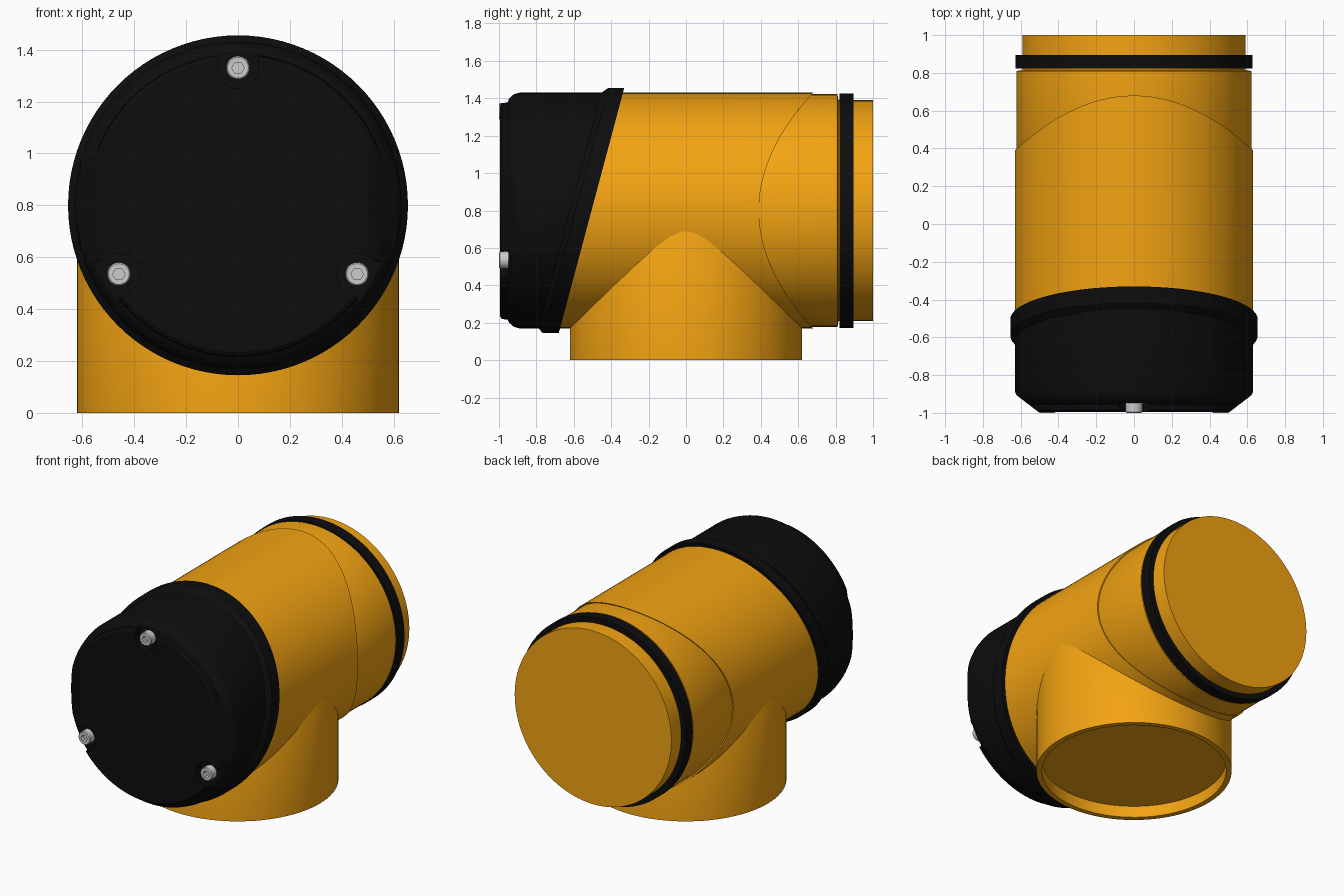
import bpy, bmesh, math
from mathutils import Vector

if "Cube" in bpy.data.objects:
    bpy.data.objects.remove(bpy.data.objects["Cube"])

ZC, N = 0.80, 96          # height of the main pipe axis, sides per ring


def material(name, rgb):
    m = bpy.data.materials.new(name)
    m.diffuse_color = (*rgb, 1)
    m.use_nodes = True
    m.node_tree.nodes["Principled BSDF"].inputs["Base Color"].default_value = m.diffuse_color
    return m


ORANGE = material("orange", (0.90, 0.37, 0.006))
BLACK = material("black", (0.004, 0.004, 0.004))


def circle(r, y, n=N):
    """Ring of (u, v, depth); r and y may be functions."""
    pts = []
    for i in range(n):
        a = 2 * math.pi * i / n
        rr = r(a) if callable(r) else r
        u, v = rr * math.cos(a), rr * math.sin(a)
        pts.append((u, v, y(u, v) if callable(y) else y))
    return pts


def loft(name, rings, mat=None, centre=(0, 0, ZC), axis="y"):
    bm = bmesh.new()
    c = Vector(centre)
    put = (lambda u, v, d: c + Vector((u, d, v))) if axis == "y" else (lambda u, v, d: c + Vector((u, v, d)))
    vs = [[bm.verts.new(put(*p)) for p in ring] for ring in rings]
    for a, b in zip(vs, vs[1:]):
        for i in range(len(a)):
            j = (i + 1) % len(a)
            bm.faces.new((a[i], a[j], b[j], b[i]))
    bm.faces.new(vs[0])
    bm.faces.new(vs[-1])
    bmesh.ops.recalc_face_normals(bm, faces=bm.faces)
    me = bpy.data.meshes.new(name)
    bm.to_mesh(me)
    bm.free()
    ob = bpy.data.objects.new(name, me)
    bpy.context.collection.objects.link(ob)
    if mat:
        me.materials.append(mat)
    return ob


def smooth(ob):
    bpy.ops.object.select_all(action="DESELECT")
    ob.select_set(True)
    bpy.context.view_layer.objects.active = ob
    bpy.ops.object.shade_smooth_by_angle(angle=math.radians(28))


def slant(off):
    # tilted plane where the cap meets the pipe
    return lambda u, v: -0.33 - 0.267 * (0.657 - v) + off


def saddle(u, v):
    # curved seam near the rear of the pipe
    return 0.39 + 0.29 * (v / 0.63) ** 2


# main horizontal pipe, slanted at the front and saddle cut at the rear
smooth(loft("main_pipe", [circle(0.63, slant(-0.04)), circle(0.63, saddle),
                          circle(0.60, saddle), circle(0.60, 0.70)], ORANGE))

# rear sleeve and closed spigot
smooth(loft("rear_sleeve", [circle(0.60, 0.30), circle(0.622, 0.36), circle(0.622, 0.81),
                            circle(0.59, 0.815), circle(0.59, 1.0)], ORANGE))

# rubber ring around the spigot
smooth(loft("seal_ring", [circle(0.58, 0.822), circle(0.627, 0.822),
                          circle(0.627, 0.895), circle(0.58, 0.895)], BLACK))

# downward branch with a shallow recessed opening
smooth(loft("branch_pipe", [circle(0.60, 0.80), circle(0.62, 0.76), circle(0.62, 0),
                            circle(0.585, 0), circle(0.585, 0.08)], ORANGE, (0, 0, 0), "z"))


# front cap, with its front edge chamfered toward both sides
def front(y):
    return lambda u, v: max(y, -1 + max(0, abs(u) - 0.5) * 0.77)


cap = loft("front_cap",
           [circle(r, front(y)) for r, y in
            [(0.46, -0.995), (0.50, -0.995), (0.53, -0.995), (0.565, -0.995), (0.58, -0.985),
             (0.583, -0.955), (0.60, -0.945), (0.622, -0.92), (0.63, -0.89)]] +
           [circle(0.63, slant(-0.115)), circle(0.655, slant(-0.085)), circle(0.655, slant(0))], BLACK)

# three screws in pockets that open outward
HEX = lambda a: 0.024 * math.cos(math.pi / 6) / math.cos(a % (math.pi / 3) - math.pi / 6)
for k in range(3):
    t = math.radians(90 + 120 * k)
    d = (math.cos(t), math.sin(t))
    pos = (0.53 * d[0], 0, ZC + 0.53 * d[1])

    def pocket(y):
        return [(u + 0.2 * d[0], v + 0.2 * d[1], y) if u * d[0] + v * d[1] > 0.001 else (u, v, y)
                for u, v, _ in circle(0.08, y, 32)]

    cutter = loft("pocket_cutter", [pocket(-1.1), pocket(-0.948)], None, pos)
    cutter.hide_render = True
    mod = cap.modifiers.new("pocket", "BOOLEAN")
    mod.operation, mod.object, mod.solver = "DIFFERENCE", cutter, "EXACT"
    bpy.context.view_layer.objects.active = cap
    bpy.ops.object.modifier_apply(modifier=mod.name)
    bpy.data.objects.remove(cutter)

    smooth(loft("screw_%d" % (k + 1),
                [circle(0.045, -0.93, 36), circle(0.045, -0.994, 36), circle(0.040, -1.0, 36),
                 circle(HEX, -1.0, 36), circle(HEX, -0.972, 36)], None, pos))
smooth(cap)
